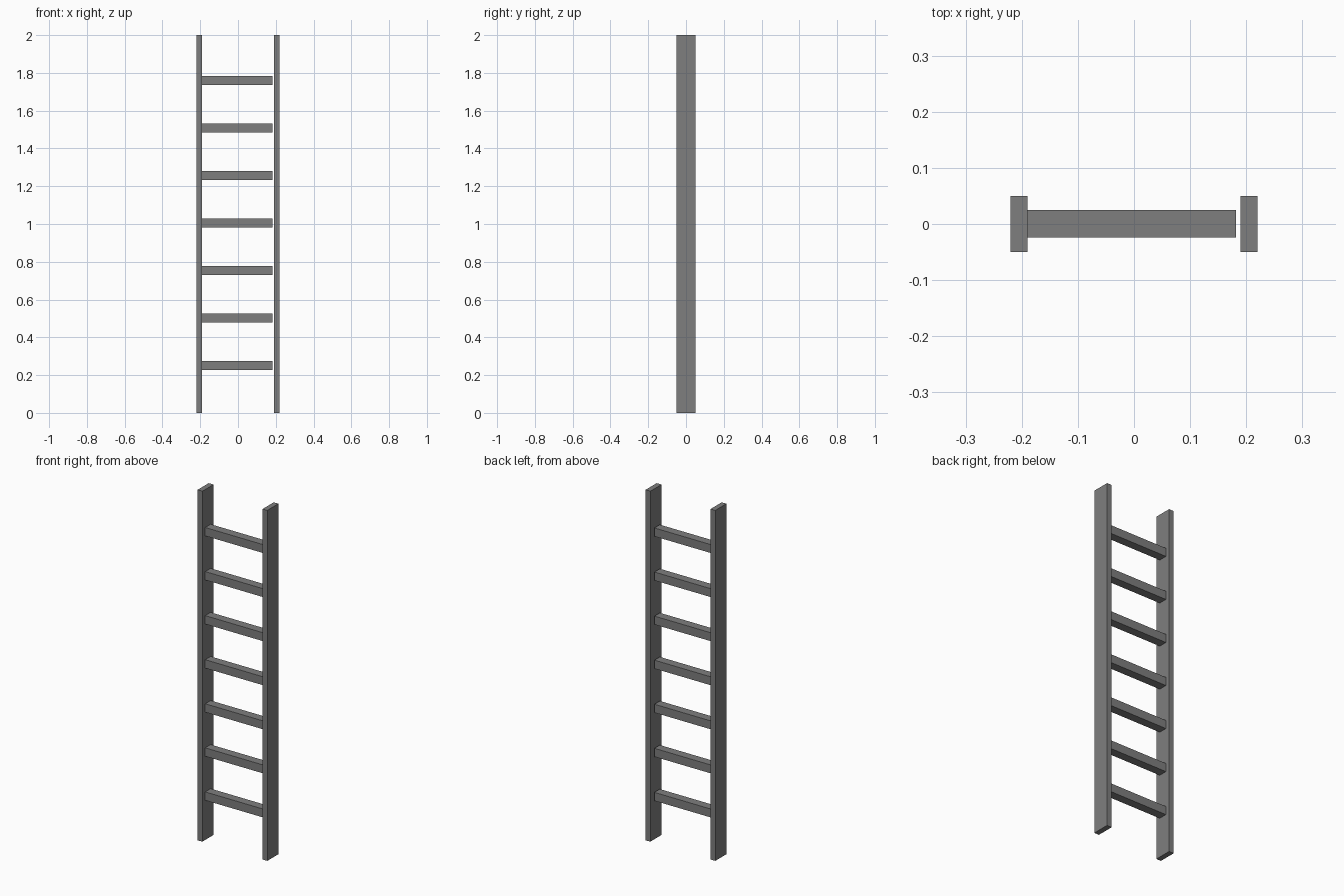
import bpy

if "Cube" in bpy.data.objects:
    bpy.data.objects.remove(bpy.data.objects["Cube"])

# One flat grey for the whole ladder
grey = bpy.data.materials.new("mid_grey")
grey.diffuse_color = (0.21, 0.21, 0.21, 1)
grey.use_nodes = True
grey.node_tree.nodes["Principled BSDF"].inputs["Base Color"].default_value = grey.diffuse_color


def box(name, low, high):
    """Axis-aligned box between two corners."""
    bpy.ops.mesh.primitive_cube_add(size=1)
    obj = bpy.context.object
    obj.name = name
    obj.location = [(a + b) / 2 for a, b in zip(low, high)]
    obj.scale = [b - a for a, b in zip(low, high)]
    bpy.ops.object.transform_apply(location=False, rotation=False, scale=True)
    obj.data.materials.append(grey)
    return obj


# Side rails
box("left_rail", (-0.22, -0.05, 0), (-0.19, 0.05, 2))
box("right_rail", (0.19, -0.05, 0), (0.22, 0.05, 2))

# Rungs: touch the left rail, stop just short of the right one
RUNGS = 7
SPACING = 0.2515
for i in range(RUNGS):
    z = 0.25 + i * SPACING
    box(f"rung_{i + 1}", (-0.19, -0.024, z - 0.024), (0.182, 0.025, z + 0.024))
